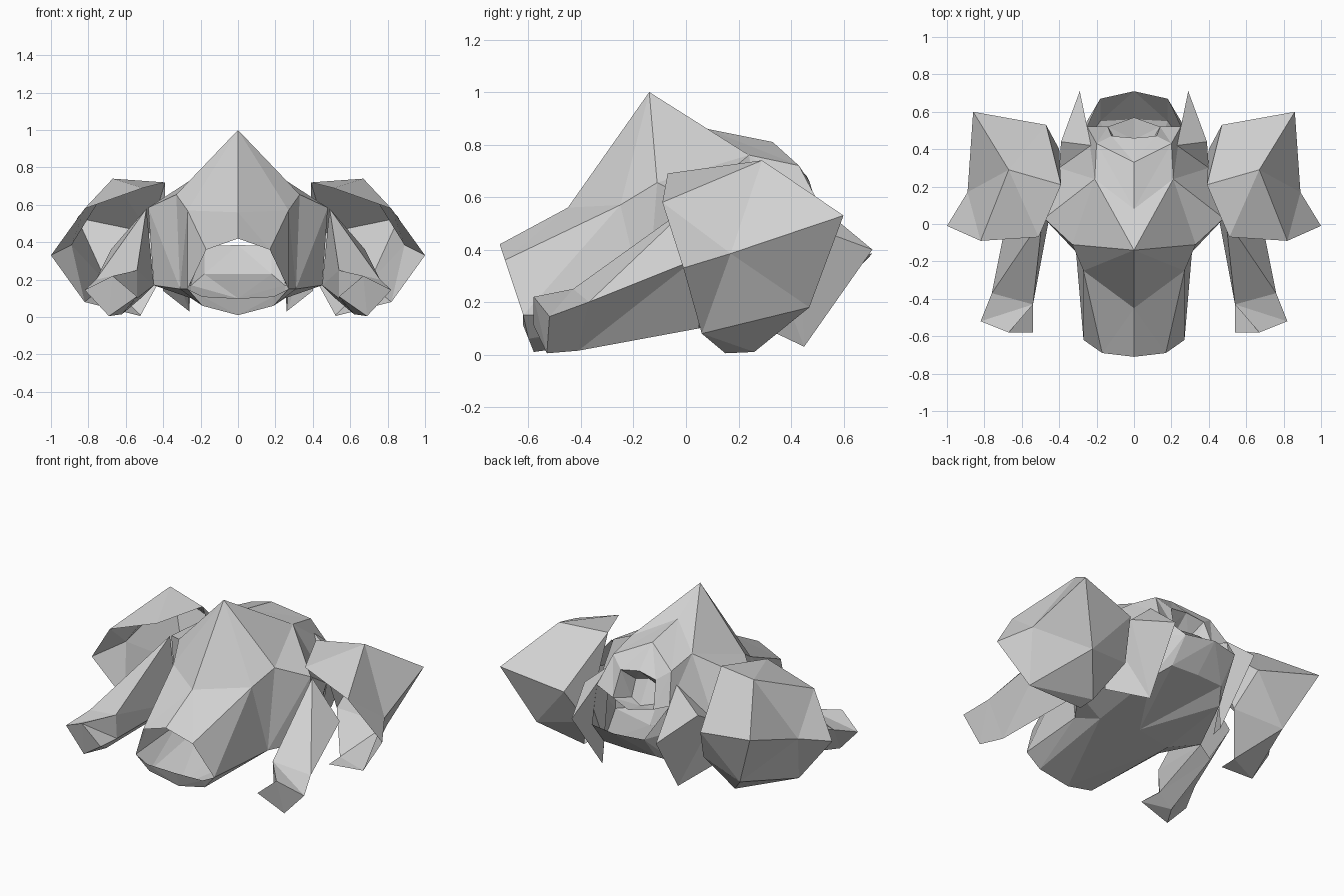
import bpy, bmesh

cube = bpy.data.objects.get("Cube")
if cube:
    bpy.data.objects.remove(cube, do_unlink=True)

grey = bpy.data.materials.new("light_grey")
grey.use_nodes = True
GREY = (0.64, 0.64, 0.64, 1.0)
grey.diffuse_color = GREY
grey.node_tree.nodes["Principled BSDF"].inputs["Base Color"].default_value = GREY


def add_faces(bm, points, faces, side=1):
    """Add faces on one side (+1 left, -1 right)."""
    vs = [bm.verts.new((p[0] * side, p[1], p[2])) for p in points]
    for f in faces:
        bm.faces.new([vs[i] for i in f])


def loft_faces(rings, n, closed):
    """Triangles that bridge successive rings of n points."""
    out = []
    for r in range(rings - 1):
        for i in range(n if closed else n - 1):
            a, b = r * n + i, r * n + (i + 1) % n
            out += [(a, b, b + n), (a, b + n, a + n)]
    return out


def finish(bm, name):
    bmesh.ops.remove_doubles(bm, verts=bm.verts[:], dist=0.002)
    bmesh.ops.recalc_face_normals(bm, faces=bm.faces[:])
    me = bpy.data.meshes.new(name)
    bm.to_mesh(me)
    bm.free()
    me.materials.append(grey)
    ob = bpy.data.objects.new(name, me)
    bpy.context.collection.objects.link(ob)


def pair(name, points, faces):
    for side, word in ((1, "left"), (-1, "right")):
        bm = bmesh.new()
        add_faces(bm, points, faces, side)
        finish(bm, word + "_" + name)


def symmetric(name, points, faces):
    bm = bmesh.new()
    for side in (1, -1):
        add_faces(bm, points, faces, side)
    finish(bm, name)


# Body: hollow faceted hood with a peak, an open snout and an open rear bowl
body = [
    (0, -.71, .42), (.17, -.69, .36), (.27, -.62, .15), (.19, -.62, .11), (0, -.61, .10),  # snout rim
    (0, -.45, .56), (.27, -.25, .57), (.31, -.15, .15),                                    # cheeks
    (0, -.14, 1.0), (.33, -.11, .655), (.48, .03, .585), (.45, .05, .17), (0, .05, .10),   # peak to belly
    (.21, .24, .76), (0, .08, .86), (.40, .30, .42), (.25, .45, .17),                      # shoulder, hip
    (0, .33, .81), (.20, .43, .72), (.25, .52, .55), (.18, .67, .38), (0, .71, .385),      # rear rim
    (.19, -.60, .06), (0, -.58, .01), (.25, .0, .10),                                      # chin, belly side
    (.18, .55, .23), (0, .56, .23),                                                        # bowl floor
]
body_faces = [
    (0, 1, 5), (1, 6, 5), (1, 2, 6), (2, 7, 6), (2, 3, 22), (3, 4, 23), (3, 23, 22),
    (2, 22, 7), (22, 24, 7), (22, 23, 24), (23, 12, 24), (7, 24, 11),
    (5, 6, 8), (6, 9, 8), (6, 7, 9), (7, 11, 10), (7, 10, 9),
    (8, 9, 13), (9, 10, 13), (8, 13, 14), (14, 13, 18), (14, 18, 17),
    (13, 10, 15), (13, 15, 19), (13, 19, 18), (10, 11, 15), (15, 11, 16),
    (15, 16, 20), (15, 20, 19), (11, 24, 16), (24, 12, 16),
    (16, 12, 25), (12, 26, 25), (16, 25, 20), (25, 26, 21), (25, 21, 20),
]
symmetric("body", body, body_faces)

# Collar under the hood that carries the six-sided nozzle
lip = [(0, .46, .68), (.12, .47, .66), (.14, .52, .50), (0, .57, .48)]
symmetric("nozzle_collar", body[17:20] + lip[0:3], loft_faces(2, 3, False))

# Nozzle: lip, short recessed tube and its end
tube_end = [(0, .37, .60), (.08, .38, .58), (.08, .42, .48), (0, .45, .46)]
symmetric("nozzle", lip + tube_end, loft_faces(2, 4, False) + [(4, 5, 6, 7)])

# Shoulder shells: hollow, open towards the front
shell = [
    (.39, .21, .72), (.67, .29, .74), (.51, -.07, .69), (.82, -.09, .58),   # top and front rim
    (.86, .60, .53), (.47, .53, .45), (.89, .17, .385), (1.0, -.01, .33),   # back, side, tip
    (.82, .06, .08), (.70, .47, .18), (.52, .15, .005), (.40, .40, .23),    # lower edge
    (.52, .26, .01),
]
shell_faces = [
    (0, 2, 1), (2, 3, 1), (1, 3, 6), (1, 6, 4), (3, 7, 6), (7, 8, 6), (8, 9, 6),
    (9, 4, 6), (1, 4, 5), (1, 5, 0), (4, 9, 5), (8, 10, 12), (8, 12, 9),
    (12, 11, 9), (11, 5, 9), (0, 5, 11),
]
pair("shoulder_shell", shell, shell_faces)

# Front legs: four-sided, flaring to a blunt foot
leg = [
    (.49, .03, .58), (.68, .03, .36), (.52, .05, .10), (.45, .05, .17),
    (.54, -.43, .25), (.76, -.37, .20), (.62, -.41, .015), (.54, -.42, .10),
    (.67, -.58, .22), (.82, -.52, .145), (.69, -.53, .005), (.54, -.58, .11),
]
pair("front_leg", leg, loft_faces(3, 4, True) + [(8, 9, 10), (8, 10, 11)])

# Pointed plates beside the rear opening
fin = [(.29, .71, .40), (.26, .45, .03), (.39, .44, .50), (.23, .42, .64),
       (.40, .30, .42), (.40, .22, .14)]
pair("rear_fin", fin, [(0, 1, 2), (0, 2, 3), (1, 5, 4), (1, 4, 2), (2, 4, 3), (0, 3, 1)])
